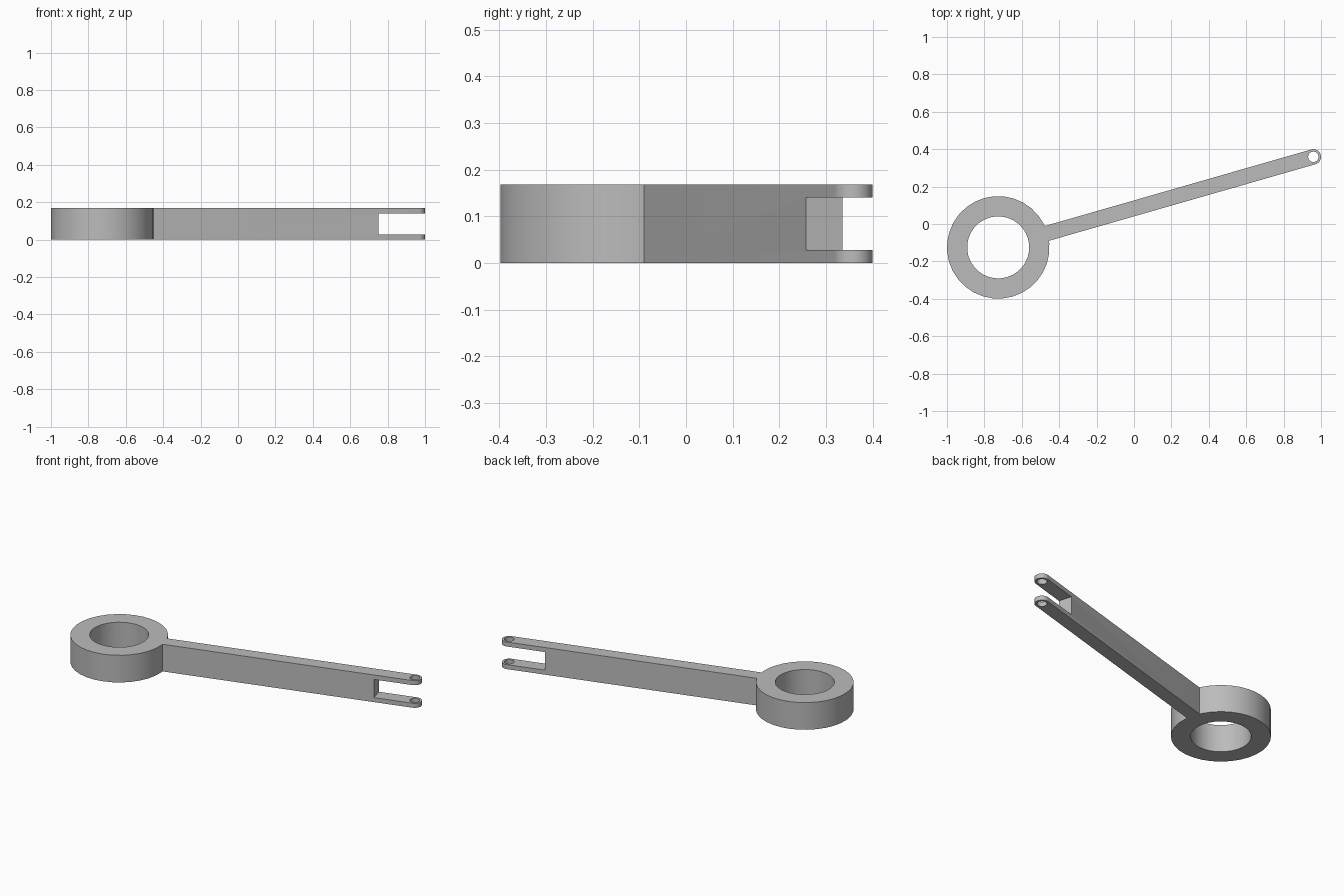
import bpy
import bmesh
from math import atan2, cos, sin, pi, radians
from mathutils import Matrix, Vector

old = bpy.data.objects.get("Cube")
if old:
    bpy.data.objects.remove(old, do_unlink=True)

HEIGHT = 0.168
PLATE = 0.028                      # thickness of each fork prong
RING = Vector((-0.726, -0.125, 0))
PIN = Vector((0.959, 0.359, 0))
HALF = 0.041                       # half width of the arm
REACH = (PIN - RING).length
SLOT = 1.526                       # distance from ring centre to fork floor

grey = bpy.data.materials.new("plain_grey")
grey.use_nodes = True
grey.diffuse_color = (0.5, 0.5, 0.5, 1)
grey.node_tree.nodes["Principled BSDF"].inputs["Base Color"].default_value = (0.5, 0.5, 0.5, 1)

# Parts are laid out along +x from the ring centre, then turned into place
place = Matrix.Translation(RING) @ Matrix.Rotation(atan2(PIN.y - RING.y, PIN.x - RING.x), 4, "Z")


def arc(x, radius, start, end, steps):
    return [(x + radius * cos(start + (end - start) * i / steps),
             radius * sin(start + (end - start) * i / steps)) for i in range(steps + 1)]


def circle(x, radius, steps):
    return arc(x, radius, 0, 2 * pi, steps)[:-1]


def prism(name, outline, bottom, top):
    bm = bmesh.new()
    face = bm.faces.new([bm.verts.new((x, y, bottom)) for x, y in outline])
    grown = bmesh.ops.extrude_face_region(bm, geom=[face])
    verts = [v for v in grown["geom"] if isinstance(v, bmesh.types.BMVert)]
    bmesh.ops.translate(bm, verts=verts, vec=(0, 0, top - bottom))
    bmesh.ops.recalc_face_normals(bm, faces=bm.faces)
    bm.transform(place)
    mesh = bpy.data.meshes.new(name)
    bm.to_mesh(mesh)
    bm.free()
    mesh.materials.append(grey)
    obj = bpy.data.objects.new(name, mesh)
    bpy.context.collection.objects.link(obj)
    return obj


def combine(target, tool, operation):
    mod = target.modifiers.new(tool.name, "BOOLEAN")
    mod.operation = operation
    mod.solver = "EXACT"
    mod.object = tool
    bpy.context.view_layer.objects.active = target
    bpy.ops.object.modifier_apply(modifier=mod.name)
    bpy.data.objects.remove(tool, do_unlink=True)


# Ring and round-ended arm joined into one body
body = prism("ring_and_fork_arm", circle(0, 0.274, 32), 0, HEIGHT)
arm = [(0.22, -HALF)] + arc(REACH, HALF, -pi / 2, pi / 2, 16) + [(0.22, HALF)]
combine(body, prism("arm", arm, 0, HEIGHT), "UNION")

# Ring bore, pin hole and the slot between the prongs
combine(body, prism("bore_cutter", circle(0, 0.166, 32), -0.1, 0.3), "DIFFERENCE")
combine(body, prism("pin_cutter", circle(REACH, 0.028, 24), -0.1, 0.3), "DIFFERENCE")
slot = [(SLOT, -0.1), (REACH + 0.1, -0.1), (REACH + 0.1, 0.1), (SLOT, 0.1)]
combine(body, prism("slot_cutter", slot, PLATE, HEIGHT - PLATE), "DIFFERENCE")

# Smooth round walls, sharp corners
bpy.ops.object.select_all(action="DESELECT")
body.select_set(True)
bpy.context.view_layer.objects.active = body
bpy.ops.object.shade_smooth_by_angle(angle=radians(30))
